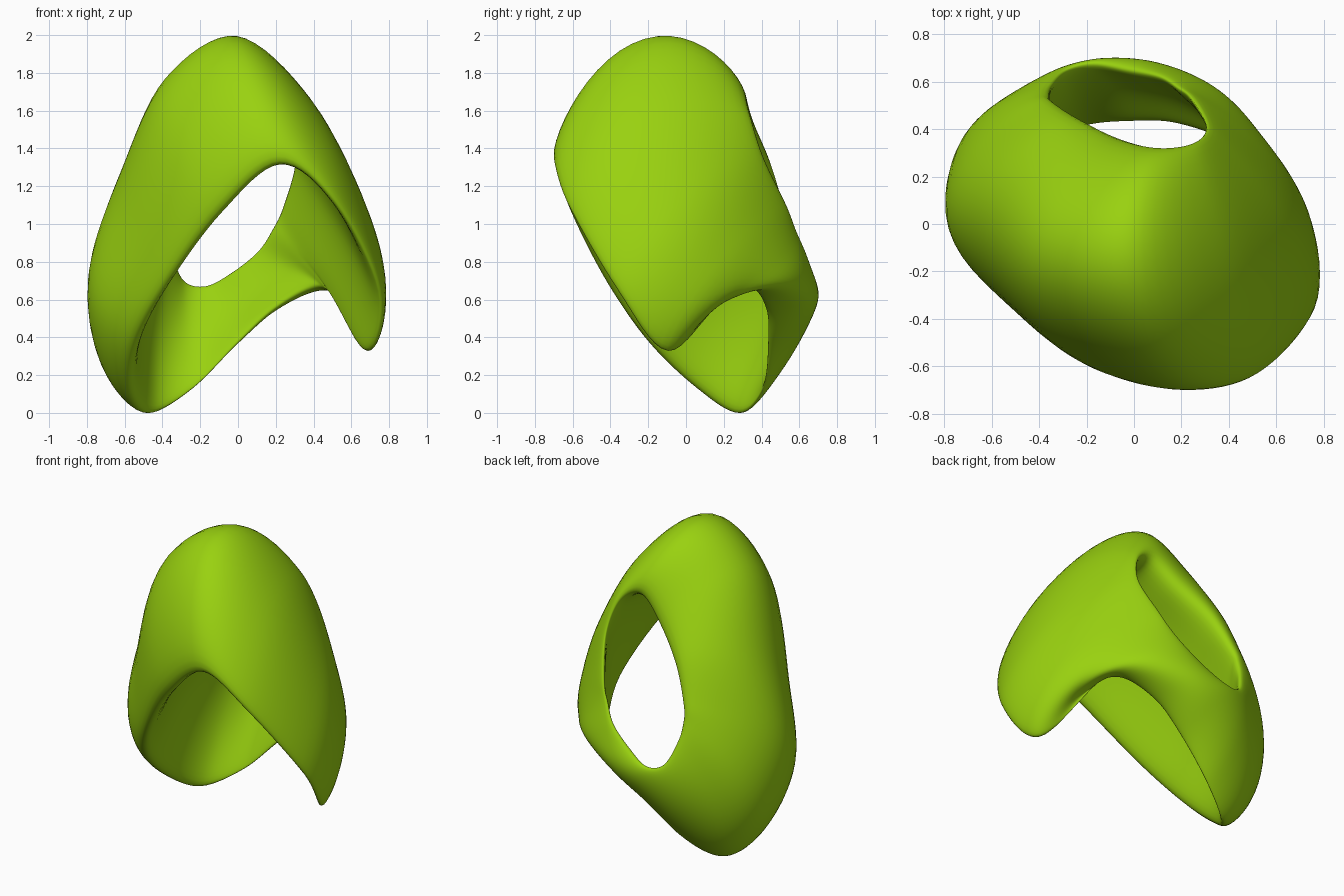
import bpy
import bmesh
from math import cos, sin, pi
from mathutils import Vector

if "Cube" in bpy.data.objects:
    bpy.data.objects.remove(bpy.data.objects["Cube"], do_unlink=True)

# Stations around the band, in hundredths: back hole rim, crest, front rim
STATIONS = [
    ((10, 32, 166), (0, -22, 198), (21, -70, 136)),
    ((25, 34, 157), (40, -20, 164), (52, -63, 112)),
    ((31, 41, 135), (65, -2, 113), (75, -36, 65)),
    ((25, 53, 110), (67, 17, 80), (70, -10, 33)),
    ((19, 58, 97), (51, 41, 74), (56, 16, 57)),
    ((11, 63, 85), (36, 56, 69), (42, 34, 66)),
    ((-3, 66, 74), (14, 65, 60), (20, 43, 55)),
    ((-17, 68, 67), (-6, 65, 49), (0, 44, 37)),
    ((-29, 65, 70), (-32, 60, 39), (-24, 41, 13)),
    ((-36, 59, 85), (-58, 48, 37), (-47, 28, 0)),
    ((-38, 55, 97), (-74, 33, 50), (-58, 6, 13)),
    ((-37, 52, 108), (-78, 11, 80), (-56, -20, 38)),
    ((-26, 45, 131), (-63, 0, 125), (-40, -42, 70)),
    ((-8, 36, 152), (-39, -18, 175), (-12, -62, 110)),
]
STEPS = 8            # subdivisions between stations
PROFILE = 48         # points around the band's section


def spline(points, i, t):
    """Periodic smooth curve through the points."""
    a, b, c, d = (Vector(points[(i + k) % len(points)]) / 100 for k in (-1, 0, 1, 2))
    return b + t / 2 * (c - a + t * (2 * a - 5 * b + 4 * c - d
                                     + t * (3 * (b - c) + d - a)))


def section(hole, crest, rim):
    """Closed section: arched outside, nearly straight inside, rounded rims."""
    middle = (hole + rim) / 2
    half = (rim - hole) / 2
    bulge = crest - middle
    ring = []
    for j in range(PROFILE):
        angle = 2 * pi * j / PROFILE
        s = sin(angle)
        ring.append(middle - half * cos(angle) + bulge * (s + s * s) / 2)
    return ring


def green_material():
    colour = (0.32, 0.64, 0.005, 1)
    mat = bpy.data.materials.new("lime green")
    mat.use_nodes = True
    mat.diffuse_color = colour
    mat.node_tree.nodes["Principled BSDF"].inputs["Base Color"].default_value = colour
    return mat


# Sweep the section around the band
holes, crests, rims = zip(*STATIONS)
rings = [section(*(spline(curve, i, k / STEPS) for curve in (holes, crests, rims)))
         for i in range(len(STATIONS)) for k in range(STEPS)]

bm = bmesh.new()
loops = [[bm.verts.new(p) for p in ring] for ring in rings]
for n, ring in enumerate(loops):
    following = loops[(n + 1) % len(loops)]
    for j in range(PROFILE):
        k = (j + 1) % PROFILE
        bm.faces.new((ring[j], ring[k], following[k], following[j]))
bmesh.ops.recalc_face_normals(bm, faces=bm.faces)
for face in bm.faces:
    face.smooth = True

mesh = bpy.data.meshes.new("open_shell")
bm.to_mesh(mesh)
bm.free()
mesh.materials.append(green_material())
shell = bpy.data.objects.new("open_shell", mesh)
bpy.context.collection.objects.link(shell)
